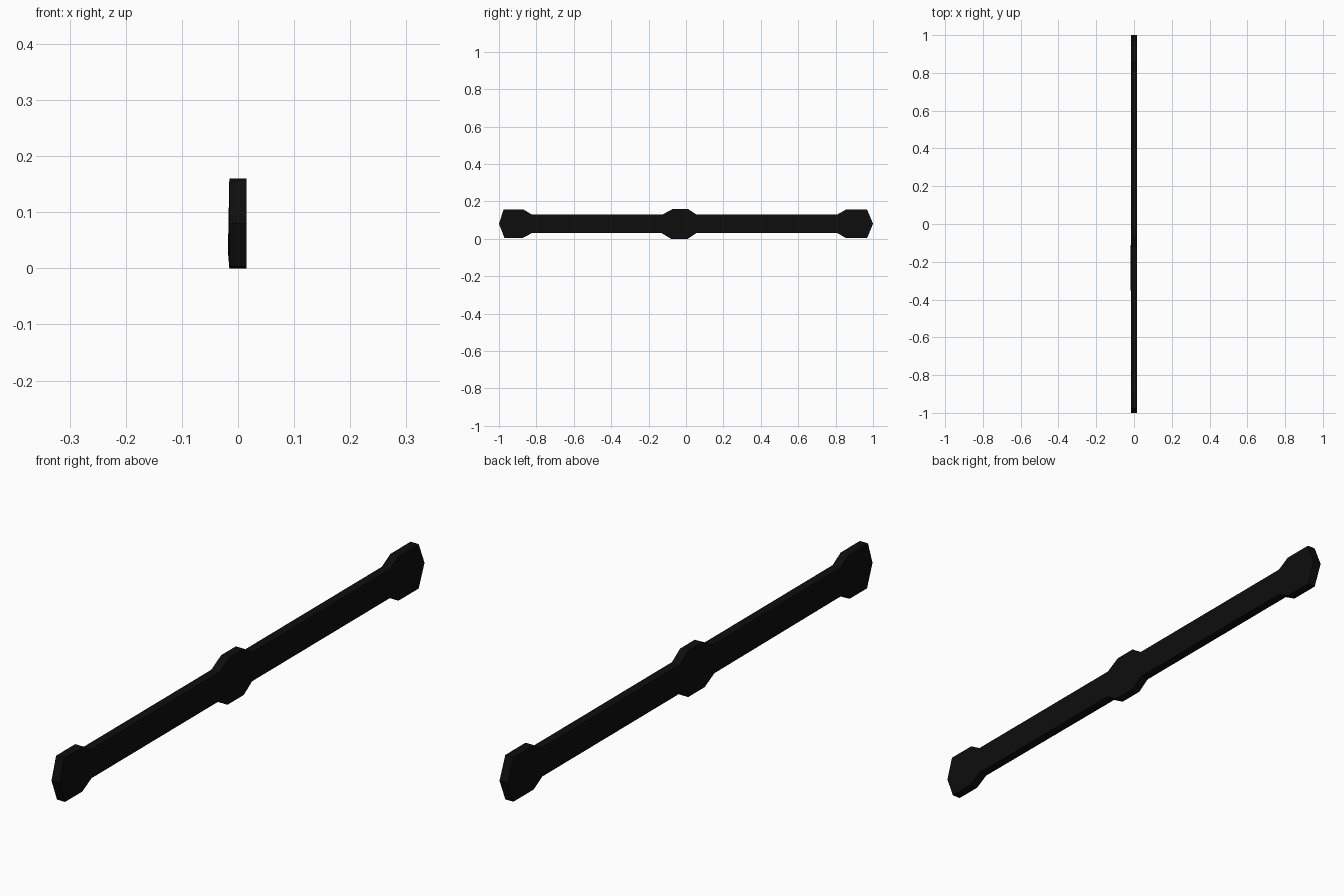
import bpy
import bmesh

if "Cube" in bpy.data.objects:
    bpy.data.objects.remove(bpy.data.objects["Cube"])

HALF_X = 0.0155   # half thickness of the flat plate
MID_Z = 0.08      # centre line height

# Side profile as stations along y: (y at top, y at bottom, half height)
stations = [
    (-1.0, -1.0, 0.0),                                   # left tip
    (-0.975, -0.97, 0.077), (-0.87, -0.875, 0.077),      # left end lug
    (-0.825, -0.825, 0.05), (-0.125, -0.13, 0.05),       # left bar
    (-0.07, -0.08, 0.08), (0.01, 0.01, 0.08),            # middle lug
    (0.055, 0.055, 0.05), (0.81, 0.81, 0.05),            # right bar
    (0.857, 0.857, 0.077), (0.968, 0.968, 0.077),        # right end lug
    (1.0, 1.0, 0.0),                                     # right tip
]

mat = bpy.data.materials.new("near black")
mat.diffuse_color = (0.004, 0.004, 0.004, 1.0)
mat.use_nodes = True
mat.node_tree.nodes["Principled BSDF"].inputs["Base Color"].default_value = mat.diffuse_color

# Flat bar with three lugs, lofted through the stations
bm = bmesh.new()
rings = []
for i, (yt, yb, h) in enumerate(stations):
    # slight bulge at the lower back edge next to the middle lug
    back = -0.018 if i == 4 else -HALF_X
    rings.append([bm.verts.new(p) for p in (
        (-HALF_X, yt, MID_Z + h), (HALF_X, yt, MID_Z + h),
        (HALF_X, yb, MID_Z - h), (back, yb, MID_Z - h))])
for a, b in zip(rings, rings[1:]):
    for k in range(4):
        n = (k + 1) % 4
        bm.faces.new((a[k], a[n], b[n], b[k]))

# Close the pointed tips
bmesh.ops.remove_doubles(bm, verts=bm.verts, dist=1e-5)
bmesh.ops.recalc_face_normals(bm, faces=bm.faces)

mesh = bpy.data.meshes.new("lugged_bar")
bm.to_mesh(mesh)
bm.free()
mesh.materials.append(mat)
bpy.context.collection.objects.link(bpy.data.objects.new("lugged_bar", mesh))
